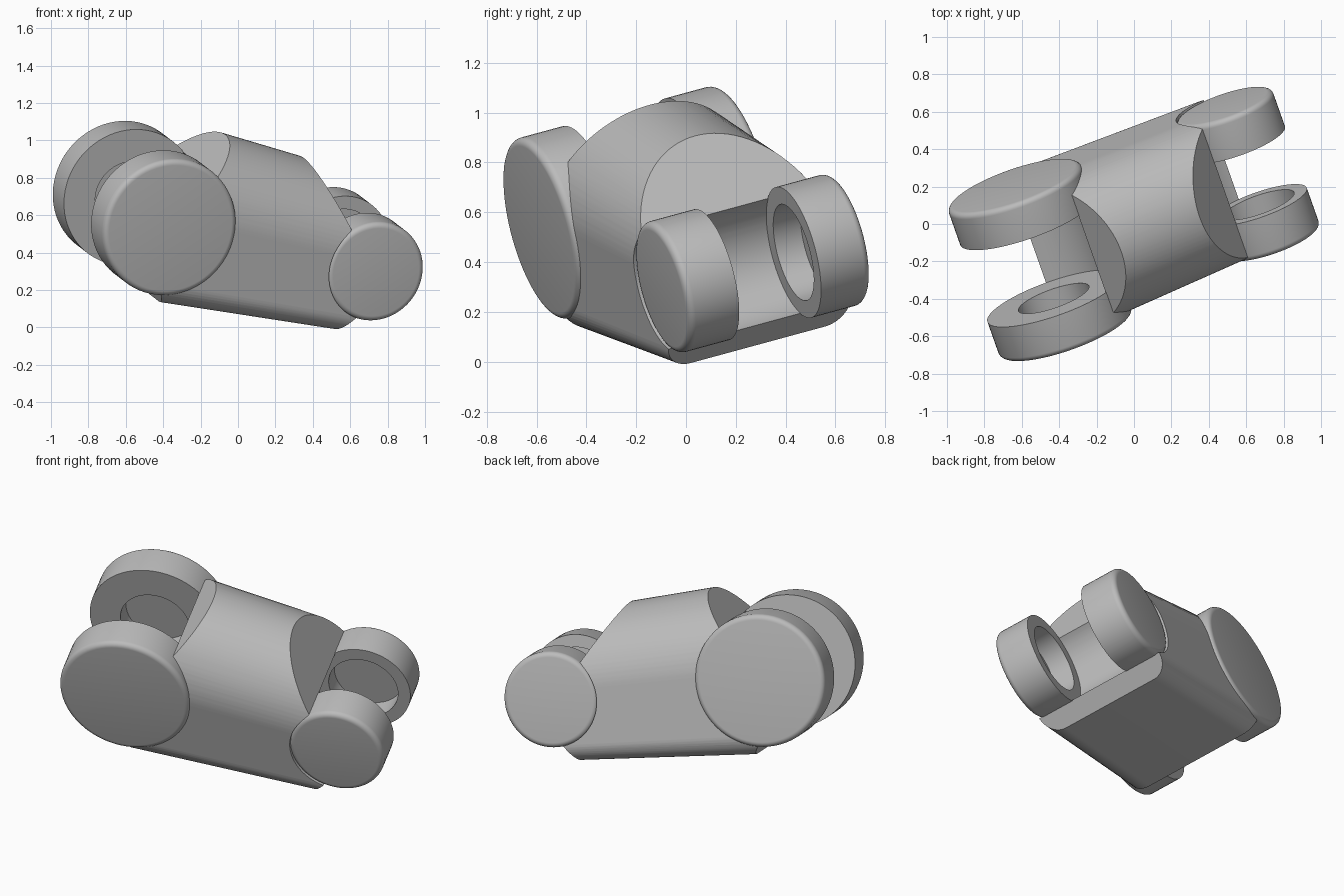
import bpy, bmesh, math
from mathutils import Vector, Matrix

if "Cube" in bpy.data.objects:
    bpy.data.objects.remove(bpy.data.objects["Cube"], do_unlink=True)

grey = bpy.data.materials.new("plain grey")
grey.use_nodes = True
GREY = (0.5, 0.5, 0.5, 1)
grey.diffuse_color = GREY
grey.node_tree.nodes["Principled BSDF"].inputs["Base Color"].default_value = GREY

# Local frame: length, hinge axis, up
hinge = Vector((-0.323, 0.913, 0.248)).normalized()
length = Vector((0.904, 0.379, -0.198))
length = (length - hinge * length.dot(hinge)).normalized()
up = length.cross(hinge)
PLACE = Matrix.Translation((0.0535, 0.0375, 0.5165)) @ Matrix((length, hinge, up)).transposed().to_4x4()

HALF = 0.6135          # joint distance from the middle
BIG, SMALL = 0.376, 0.272


def finish(name, bm):
    bmesh.ops.recalc_face_normals(bm, faces=bm.faces)
    mesh = bpy.data.meshes.new(name)
    bm.to_mesh(mesh)
    bm.free()
    mesh.materials.append(grey)
    ob = bpy.data.objects.new(name, mesh)
    bpy.context.collection.objects.link(ob)
    ob.matrix_world = PLACE
    return ob


def smooth(ob):
    bpy.ops.object.select_all(action='DESELECT')
    ob.select_set(True)
    bpy.context.view_layer.objects.active = ob
    bpy.ops.object.shade_smooth_by_angle(angle=math.radians(30))


def arc(cx, cy, r, start, end, n):
    return [(cx + r * math.cos(t), cy + r * math.sin(t))
            for t in (math.radians(start + (end - start) * i / n) for i in range(n + 1))]


def loft(name, rings):
    bm = bmesh.new()
    loops = [[bm.verts.new(p) for p in ring] for ring in rings]
    n = len(loops[0])
    for one, two in zip(loops, loops[1:]):
        for i in range(n):
            j = (i + 1) % n
            bm.faces.new((one[i], one[j], two[j], two[i]))
    bm.faces.new(loops[0])
    bm.faces.new(loops[-1])
    return finish(name, bm)


# Body: arched section with rounded lower corners, tapering along its length
W, ARCH, FLOOR, CORNER = 0.413, 0.052, -0.395, 0.11
section = (arc(0, ARCH, W, 0, 180, 48)
           + arc(CORNER - W, FLOOR + CORNER, CORNER, 180, 270, 12)
           + arc(W - CORNER, FLOOR + CORNER, CORNER, 270, 360, 12))
body = loft("body", [[(x, a * (1 - 0.05 * x), u * (1 - 0.145 * x)) for a, u in section]
                     for x in (-0.8, 0.8)])

# Side outline: sloped ends with hollows that seat the hinge discs
outline = ([(0.061, 0.6), (-0.207, 0.6)]
           + arc(-HALF, 0, BIG - 0.004, 54.7, -79.8, 40)
           + [(-0.42, -0.55), (0.393, -0.55)]
           + arc(HALF, 0, SMALL - 0.004, 262, 135.2, 40))
trimmer = loft("body_trimmer", [[(x, a, u) for x, u in outline] for a in (-1, 1)])
trimmer.hide_render = True
trim = body.modifiers.new("trim", 'BOOLEAN')
trim.operation = 'INTERSECT'
trim.solver = 'EXACT'
trim.object = trimmer
bpy.context.view_layer.objects.active = body
body.select_set(True)
bpy.context.view_layer.update()
bpy.ops.object.modifier_apply(modifier=trim.name)
bpy.data.objects.remove(trimmer, do_unlink=True)
smooth(body)


# Hinge discs: rounded outer rim, round recess on the inner face
def disc(name, x, radius, outer, thick, side):
    inner, hole, depth, fillet, n = outer - thick, 0.2, 0.12, 0.03, 72
    profile = ([(0.001, inner + depth), (hole, inner + depth), (hole, inner), (radius, inner)]
               + arc(radius - fillet, outer - fillet, fillet, 0, 90, 6) + [(0.001, outer)])
    rings = [[(x + r * math.cos(t), side * a, r * math.sin(t))
              for t in (math.tau * i / n for i in range(n))] for r, a in profile]
    smooth(loft(name, rings))


for label, side in (("left", 1), ("right", -1)):
    disc("large_hinge_disc_" + label, -HALF, BIG, 0.435, 0.21, side)
    disc("small_hinge_disc_" + label, HALF, SMALL, 0.40, 0.22, side)
